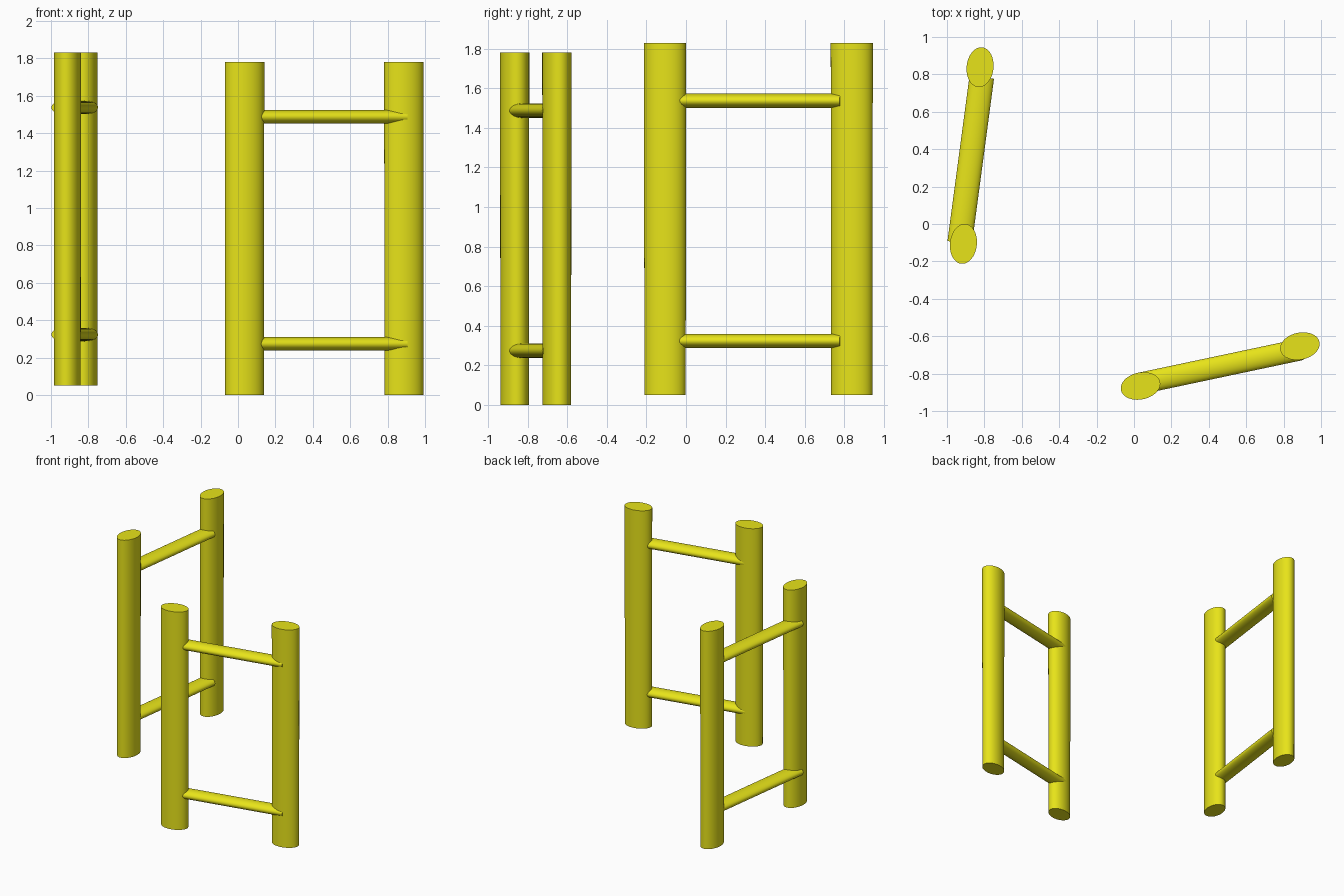
import bpy, bmesh, math
from mathutils import Matrix, Vector

if "Cube" in bpy.data.objects:
    bpy.data.objects.remove(bpy.data.objects["Cube"])

yellow = bpy.data.materials.new("yellow_paint")
yellow.diffuse_color = (0.80, 0.77, 0.01, 1)
yellow.use_nodes = True
yellow.node_tree.nodes["Principled BSDF"].inputs["Base Color"].default_value = yellow.diffuse_color


def rod(name, start, end, half_u, half_v, angle=0, taper=1.0):
    """Closed elliptical rod; half_u lies in plan (or along angle for posts)."""
    a, b = Vector(start), Vector(end)
    axis = (b - a).normalized()
    if abs(axis.z) > 0.9:
        u = Vector((math.cos(angle), math.sin(angle), 0))
    else:
        u = Vector((0, 0, 1)).cross(axis).normalized()
    v = axis.cross(u)
    bm = bmesh.new()
    bmesh.ops.create_cone(bm, cap_ends=True, segments=40,
                          radius1=taper, radius2=1, depth=1)
    m = Matrix((u * half_u, v * half_v, b - a)).transposed().to_4x4()
    m.translation = (a + b) / 2
    bm.transform(m)
    bmesh.ops.recalc_face_normals(bm, faces=bm.faces)
    mesh = bpy.data.meshes.new(name)
    bm.to_mesh(mesh)
    bm.free()
    obj = bpy.data.objects.new(name, mesh)
    mesh.materials.append(yellow)
    bpy.context.collection.objects.link(obj)
    bpy.ops.object.select_all(action='DESELECT')
    obj.select_set(True)
    bpy.context.view_layer.objects.active = obj
    bpy.ops.object.shade_smooth_by_angle(angle=math.radians(40))


def frame(name, base, posts, angle, bar_start, bar_end, bar_half):
    # upright oval posts
    for i, (x, y) in enumerate(posts, 1):
        rod(f"{name}_post_{i}", (x, y, base), (x, y, base + 1.78),
            0.107, 0.072, angle, 0.98)
    # flattened oval crossbars
    for label, h in (("lower", 0.273), ("upper", 1.487)):
        rod(f"{name}_{label}_bar", (*bar_start, base + h),
            (*bar_end, base + h), bar_half, 0.036)


# front frame
frame("front_frame", 0.0, [(0.035, -0.866), (0.887, -0.653)], math.radians(12),
      (0.035, -0.852), (0.895, -0.670), 0.058)
# side frame, raised slightly
frame("side_frame", 0.05, [(-0.912, -0.106), (-0.823, 0.838)], math.radians(84),
      (-0.932, -0.100), (-0.814, 0.785), 0.066)
